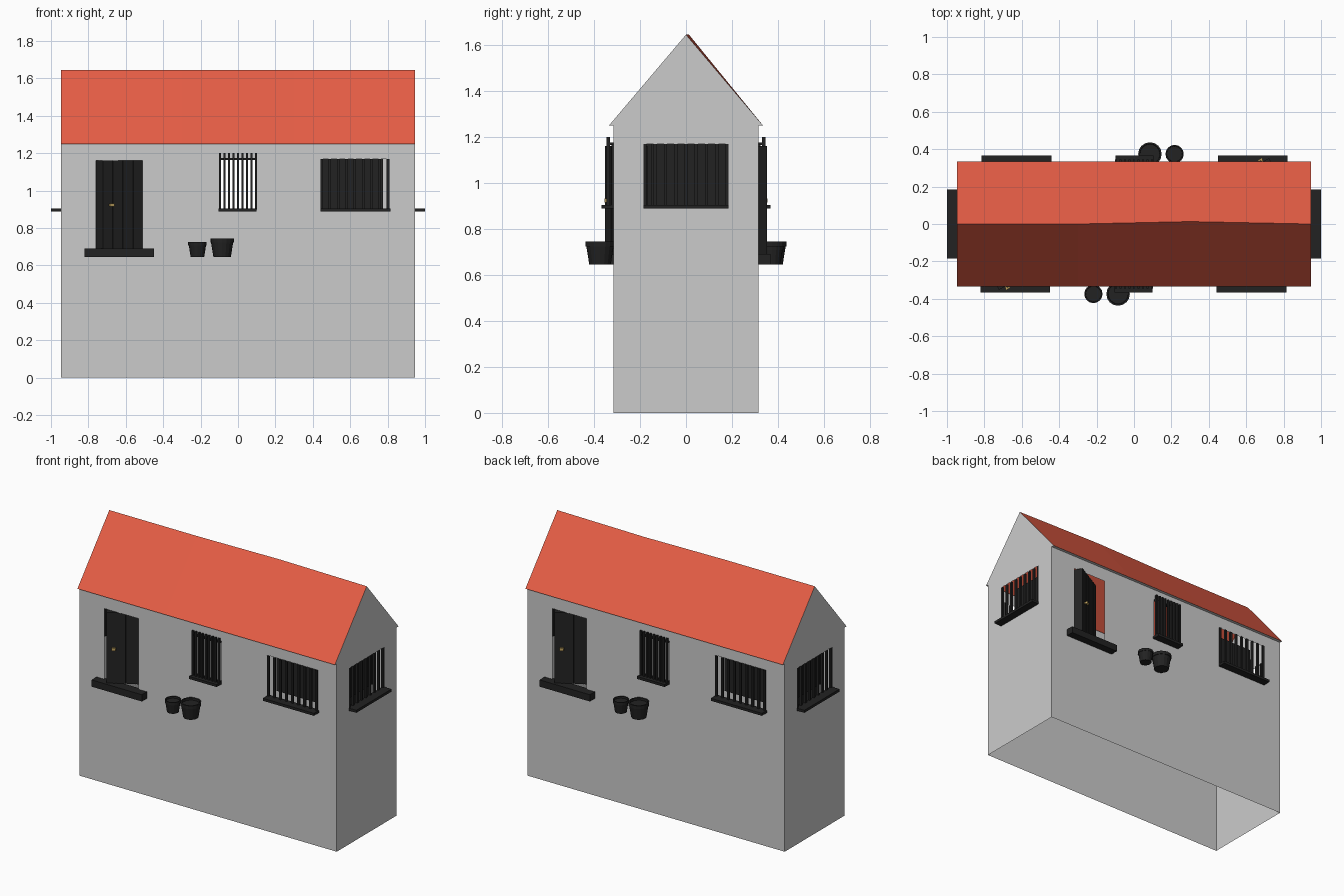
import bpy, bmesh, math
from mathutils import Matrix, Vector

if "Cube" in bpy.data.objects:
    bpy.data.objects.remove(bpy.data.objects["Cube"])


def material(name, rgb):
    m = bpy.data.materials.new(name)
    m.diffuse_color = (*rgb, 1)
    m.use_nodes = True
    m.node_tree.nodes["Principled BSDF"].inputs["Base Color"].default_value = m.diffuse_color
    return m


RED = material("roof_red", (0.79, 0.11, 0.06))
DARK = material("dark_iron", (0.016, 0.016, 0.016))
GOLD = material("brass", (0.55, 0.38, 0.12))
W, D, H, TOP = 0.947, 0.315, 1.25, 1.645
EAVE = 0.335
TURNS = (Matrix.Identity(4), Matrix.Rotation(math.pi, 4, 'Z'))


def finish(bm, name, mat=None):
    me = bpy.data.meshes.new(name)
    bm.to_mesh(me)
    bm.free()
    ob = bpy.data.objects.new(name, me)
    bpy.context.collection.objects.link(ob)
    if mat:
        me.materials.append(mat)
    return ob


def box(bm, x0, x1, y0, y1, z0, z1, m=Matrix.Identity(4)):
    size = Matrix.Diagonal((x1 - x0, y1 - y0, z1 - z0, 1))
    mid = Matrix.Translation(((x0 + x1) / 2, (y0 + y1) / 2, (z0 + z1) / 2))
    bmesh.ops.create_cube(bm, size=1, matrix=m @ mid @ size)


def wall(bm, half, dist, holes, m):
    """Sheet facing -y at y=-dist, split so that the holes stay open."""
    xs = sorted({-half, half, *[h[0] for h in holes], *[h[1] for h in holes]})
    zs = sorted({0, H, *[h[2] for h in holes], *[h[3] for h in holes]})
    for a, b in zip(xs, xs[1:]):
        for c, d in zip(zs, zs[1:]):
            u, v = (a + b) / 2, (c + d) / 2
            if any(h[0] < u < h[1] and h[2] < v < h[3] for h in holes):
                continue
            pts = ((a, c), (b, c), (b, d), (a, d))
            bm.faces.new([bm.verts.new(m @ Vector((x, -dist, z))) for x, z in pts])


DOOR = (-0.76, -0.51, 0.67, 1.16)
SMALL = (-0.10, 0.10, 0.90, 1.17)
LARGE = (0.44, 0.81, 0.90, 1.17)
SIDE = (-0.185, 0.185, 0.90, 1.17)
QUARTER = Matrix.Rotation(math.pi / 2, 4, 'Z')

# Walls, open underneath
bm = bmesh.new()
for t in TURNS:
    wall(bm, W, D, [DOOR, SMALL, LARGE], t)
    wall(bm, D, W, [SIDE], t @ QUARTER)
bmesh.ops.remove_doubles(bm, verts=bm.verts, dist=1e-4)
finish(bm, "walls")

# Gable ends and soffits
bm = bmesh.new()
for t in TURNS:
    for tri in ([(W, -EAVE, H), (W, EAVE, H), (W, 0, TOP)],
                [(-W, -EAVE, H), (-W, -D, H), (W, -D, H), (W, -EAVE, H)]):
        bm.faces.new([bm.verts.new(t @ Vector(p)) for p in tri])
finish(bm, "gables")

# Roof slopes with a slightly sagging ridge
bm = bmesh.new()
ridge = [(-W, 0), (-0.3, 0), (0.3, 0.013), (W, 0)]
rows = [[bm.verts.new((x, -EAVE, H)) for x, _ in ridge],
        [bm.verts.new((x, y, TOP)) for x, y in ridge],
        [bm.verts.new((x, EAVE, H)) for x, _ in ridge]]
for lo, hi in zip(rows, rows[1:]):
    for i in range(3):
        bm.faces.new((lo[i], lo[i + 1], hi[i + 1], hi[i]))
finish(bm, "roof", RED)

# Sills and door step
bm = bmesh.new()
for t in TURNS:
    box(bm, 0.44, 0.815, -0.367, -0.305, 0.888, 0.905, t)
    box(bm, -0.105, 0.10, -0.367, -0.305, 0.888, 0.905, t)
    box(bm, -0.185, 0.185, -1.0, -0.935, 0.888, 0.905, t @ QUARTER)
    box(bm, -0.82, -0.45, -0.367, -0.30, 0.645, 0.69, t)
finish(bm, "sills_and_steps", DARK)

# Window bars
bm = bmesh.new()
for t in TURNS:
    for i in range(9):
        x = -0.096 + i * 0.024
        box(bm, x - 0.006, x + 0.006, -0.345, -0.331, 0.90, 1.2, t)
    for i in range(9):
        f = i / 8
        x = 0.447 + f * 0.355
        box(bm, x - 0.007, x + 0.007, -0.325, -0.311, 0.90, 1.17, t)
        x = -0.178 + f * 0.356
        box(bm, x - 0.007, x + 0.007, -0.947, -0.933, 0.90, 1.17, t @ QUARTER)
    box(bm, -0.10, 0.10, -0.333, -0.313, 1.165, 1.175, t)
finish(bm, "window_bars", DARK)

# Dark shutters set back behind the larger windows
bm = bmesh.new()
for t in TURNS:
    box(bm, 0.44, 0.775, -0.225, -0.215, 0.90, 1.17, t)
    box(bm, -0.15, 0.185, -0.86, -0.85, 0.90, 1.17, t @ QUARTER)
finish(bm, "inner_shutters", DARK)

# Doors standing ajar, with raised planks and a brass handle
leaf, knob = bmesh.new(), bmesh.new()
for t in TURNS:
    m = t @ Matrix.Translation((-0.722, -0.352, 0)) @ Matrix.Rotation(math.radians(29), 4, 'Z')
    box(leaf, 0, 0.245, 0.006, 0.075, 0.69, 1.16, m)
    for i in range(4):
        box(leaf, i * 0.062, i * 0.062 + 0.055, 0, 0.006, 0.69, 1.16, m)
    box(knob, 0.033, 0.058, -0.02, -0.010, 0.915, 0.932, m)
    box(knob, 0.036, 0.044, -0.012, 0.002, 0.918, 0.929, m)
finish(leaf, "doors", DARK)
finish(knob, "door_handles", GOLD)

# Flower pots: turned profile with rim and sunken soil
bm = bmesh.new()
SIDES = 16
for t in TURNS:
    for x, r, h in ((-0.085, 0.063, 0.10), (-0.217, 0.049, 0.08)):
        prof = [(0.74, 0), (0.94, 0.78), (1, 0.78), (1, 1), (0.86, 1), (0.84, 0.85)]
        rings = [[bm.verts.new(t @ Vector((x + r * k * math.cos(a), -0.374 + r * k * math.sin(a),
                                           0.645 + h * z)))
                  for a in (2 * math.pi * j / SIDES for j in range(SIDES))] for k, z in prof]
        for lo, hi in zip(rings, rings[1:]):
            for j in range(SIDES):
                n = (j + 1) % SIDES
                bm.faces.new((lo[j], lo[n], hi[n], hi[j]))
        bm.faces.new(rings[0][::-1])
        bm.faces.new(rings[-1])
finish(bm, "flower_pots", DARK)
